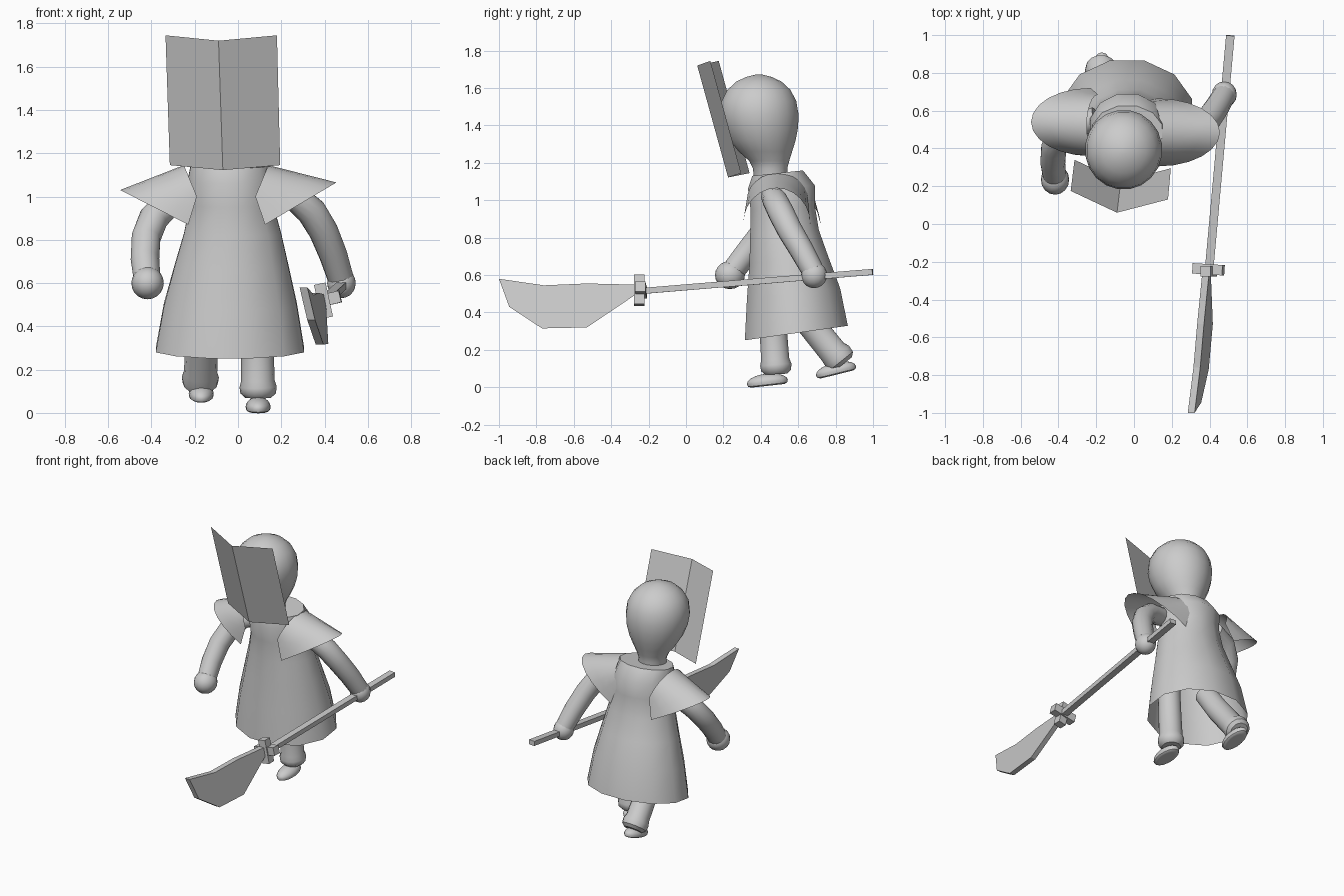
import bpy, bmesh, math
from mathutils import Vector, Matrix

if "Cube" in bpy.data.objects:
    bpy.data.objects.remove(bpy.data.objects["Cube"])

grey = bpy.data.materials.new("plain_grey")
grey.diffuse_color = (0.6, 0.6, 0.6, 1)
grey.use_nodes = True
grey.node_tree.nodes["Principled BSDF"].inputs["Base Color"].default_value = grey.diffuse_color


def finish(name, bm, smooth=40):
    bmesh.ops.recalc_face_normals(bm, faces=bm.faces[:])
    me = bpy.data.meshes.new(name)
    bm.to_mesh(me)
    bm.free()
    me.materials.append(grey)
    ob = bpy.data.objects.new(name, me)
    bpy.context.collection.objects.link(ob)
    if smooth:
        bpy.ops.object.select_all(action='DESELECT')
        ob.select_set(True)
        bpy.context.view_layer.objects.active = ob
        bpy.ops.object.shade_smooth_by_angle(angle=math.radians(smooth))
    return ob


def loft(name, rings, closed=True, caps=(True, True), smooth=40):
    """Bridge a list of point rings with quads."""
    bm = bmesh.new()
    rows = [[bm.verts.new(p) for p in ring] for ring in rings]
    n = len(rows[0])
    for a, b in zip(rows, rows[1:]):
        for i in range(n if closed else n - 1):
            j = (i + 1) % n
            bm.faces.new((a[i], a[j], b[j], b[i]))
    if closed and caps[0]:
        bm.faces.new(rows[0])
    if closed and caps[1]:
        bm.faces.new(rows[-1])
    return finish(name, bm, smooth)


def ellipse(cx, cy, z, rx, ry, n, slope=0.0):
    pts = []
    for i in range(n):
        a = 2 * math.pi * (i + 0.5) / n
        pts.append((cx + rx * math.cos(a), cy + ry * math.sin(a),
                    z + slope * math.sin(a)))
    return pts


def tube(name, path, radii, n=14):
    """Round limb following a path, with a radius at each point."""
    path = [Vector(p) for p in path]
    rings = []
    for i, p in enumerate(path):
        d = path[min(i + 1, len(path) - 1)] - path[max(i - 1, 0)]
        side = d.cross(Vector((0, 1, 0.3))).normalized()
        up = side.cross(d).normalized()
        rings.append([p + radii[i] * (side * math.cos(a) + up * math.sin(a))
                      for a in (2 * math.pi * k / n for k in range(n))])
    return loft(name, rings)


def ball(name, centre, scale, pitch=0.0, flat=None):
    bm = bmesh.new()
    bmesh.ops.create_uvsphere(bm, u_segments=16, v_segments=10, radius=1)
    for v in bm.verts:
        if flat is not None:
            v.co.z = max(v.co.z, flat)
    bm.transform(Matrix.Translation(centre) @ Matrix.Rotation(pitch, 4, 'X')
                 @ Matrix.Diagonal((*scale, 1)))
    return finish(name, bm)


def box_between(name, a, b, w, h, roll=0.0):
    """Square bar from a to b."""
    a, b = Vector(a), Vector(b)
    d = (b - a).normalized()
    ref = Vector((0, 0, 1)) if abs(d.z) < 0.8 else Vector((0, 1, 0))
    s = d.cross(ref).normalized()
    u = s.cross(d)
    rings = [[p + s * w / 2 * i + u * h / 2 * j
              for i, j in ((-1, -1), (1, -1), (1, 1), (-1, 1))] for p in (a, b)]
    return loft(name, rings, smooth=0)


# Head and neck: stacked rings leaning forward
head = [(0.455, 1.10, 0.09), (0.45, 1.17, 0.09), (0.445, 1.21, 0.105),
        (0.425, 1.26, 0.14), (0.41, 1.32, 0.173), (0.40, 1.39, 0.196),
        (0.393, 1.46, 0.205), (0.39, 1.53, 0.196), (0.39, 1.59, 0.166),
        (0.39, 1.635, 0.118), (0.39, 1.66, 0.065), (0.39, 1.671, 0.02)]
loft("head", [ellipse(-0.055, y, z, r, r * 1.03, 20) for y, z, r in head])

# Robe: flared, open at the hem, closed at the collar
robe = [(-0.037, 0.59, 0.29, 0.355, 0.285, 0.04),
        (-0.035, 0.575, 0.50, 0.318, 0.258, 0.03),
        (-0.03, 0.55, 0.68, 0.272, 0.218, 0.02),
        (-0.025, 0.527, 0.83, 0.232, 0.19, 0.01),
        (-0.03, 0.517, 0.96, 0.20, 0.178, 0.01),
        (-0.035, 0.51, 1.07, 0.205, 0.185, 0.01),
        (-0.035, 0.49, 1.145, 0.19, 0.14, 0.015)]
loft("robe", [ellipse(cx, cy, z, rx, ry, 12, s)
              for cx, cy, z, rx, ry, s in robe], caps=(False, True), smooth=50)

# Cape sleeves: pointed half cones over each shoulder
for name, sx, xi, xo, reach, yi, yo, zt in (
        ("cape_sleeve_left", -1, -0.19, -0.23, 0.315, 0.52, 0.54, 1.03),
        ("cape_sleeve_right", 1, 0.08, 0.125, 0.33, 0.49, 0.485, 1.065)):
    inner, outer = [], []
    for i in range(13):
        t = math.pi * i / 12
        c, s = math.cos(t), math.sin(t)
        inner.append(Vector((xi + sx * 0.06 * s, yi - 0.165 * c, 1.0 + 0.145 * s)))
        outer.append(Vector((xo + sx * reach * s, yo - 0.18 * c,
                             0.87 + (zt - 0.87) * s)))
    rings = [[a.lerp(b, k / 3) for a, b in zip(inner, outer)] for k in range(4)]
    loft(name, rings, closed=False, smooth=60)

# Arms and hands
tube("right_arm", [(0.16, 0.46, 1.02), (0.26, 0.475, 1.0), (0.34, 0.51, 0.93),
                   (0.395, 0.555, 0.84), (0.44, 0.62, 0.73), (0.475, 0.68, 0.62)],
     [0.06, 0.067, 0.07, 0.068, 0.065, 0.06])
ball("right_hand", (0.478, 0.685, 0.60), (0.066, 0.07, 0.07))
tube("left_arm", [(-0.2, 0.56, 1.0), (-0.32, 0.52, 0.97), (-0.39, 0.47, 0.90),
                  (-0.425, 0.40, 0.81), (-0.43, 0.32, 0.71), (-0.42, 0.25, 0.62)],
     [0.06, 0.066, 0.069, 0.068, 0.066, 0.062])
ball("left_hand", (-0.418, 0.235, 0.60), (0.075, 0.08, 0.075))

# Legs with a bulging cuff, and flat-soled feet
tube("right_leg", [(0.085, 0.45, 0.55), (0.09, 0.465, 0.32), (0.092, 0.477, 0.15),
                   (0.093, 0.48, 0.12), (0.093, 0.482, 0.09), (0.093, 0.483, 0.07)],
     [0.072, 0.075, 0.077, 0.086, 0.082, 0.06])
ball("right_foot", (0.093, 0.435, 0.028), (0.058, 0.11, 0.045), 0.11, -0.45)
tube("left_leg", [(-0.15, 0.54, 0.52), (-0.165, 0.64, 0.37), (-0.173, 0.785, 0.19),
                  (-0.174, 0.81, 0.165), (-0.174, 0.83, 0.14), (-0.174, 0.842, 0.125)],
     [0.072, 0.075, 0.077, 0.086, 0.082, 0.06])
ball("left_foot", (-0.17, 0.802, 0.088), (0.058, 0.11, 0.045), 0.24, -0.45)

# Folded sheet in front of the face
loft("face_panel",
     [[(-0.335, 0.175, 1.745), (-0.09, 0.06, 1.72), (0.18, 0.13, 1.745)],
      [(-0.315, 0.34, 1.145), (-0.07, 0.225, 1.122), (0.195, 0.295, 1.145)]],
     closed=False, smooth=0)

# Polearm shaft and cross guard
box_between("shaft", (0.51, 0.998, 0.617), (0.395, -0.27, 0.512), 0.045, 0.032)
box_between("guard_upright", (0.378, -0.25, 0.597), (0.412, -0.25, 0.44), 0.055, 0.055)
box_between("guard_crossbar", (0.315, -0.235, 0.502), (0.473, -0.245, 0.538), 0.055, 0.055)

# Blade: side outline given a thickness, leaning slightly
outline = [(-0.24, 0.548), (-0.53, 0.555), (-0.76, 0.545), (-1.0, 0.58),
           (-0.945, 0.43), (-0.77, 0.315), (-0.53, 0.32), (-0.27, 0.495)]
loft("blade", [[(0.39 + (y + 0.25) * 0.095 + (0.5 - z) * 0.2 + dx, y, z)
                for y, z in outline] for dx in (-0.018, 0.018)], smooth=0)
